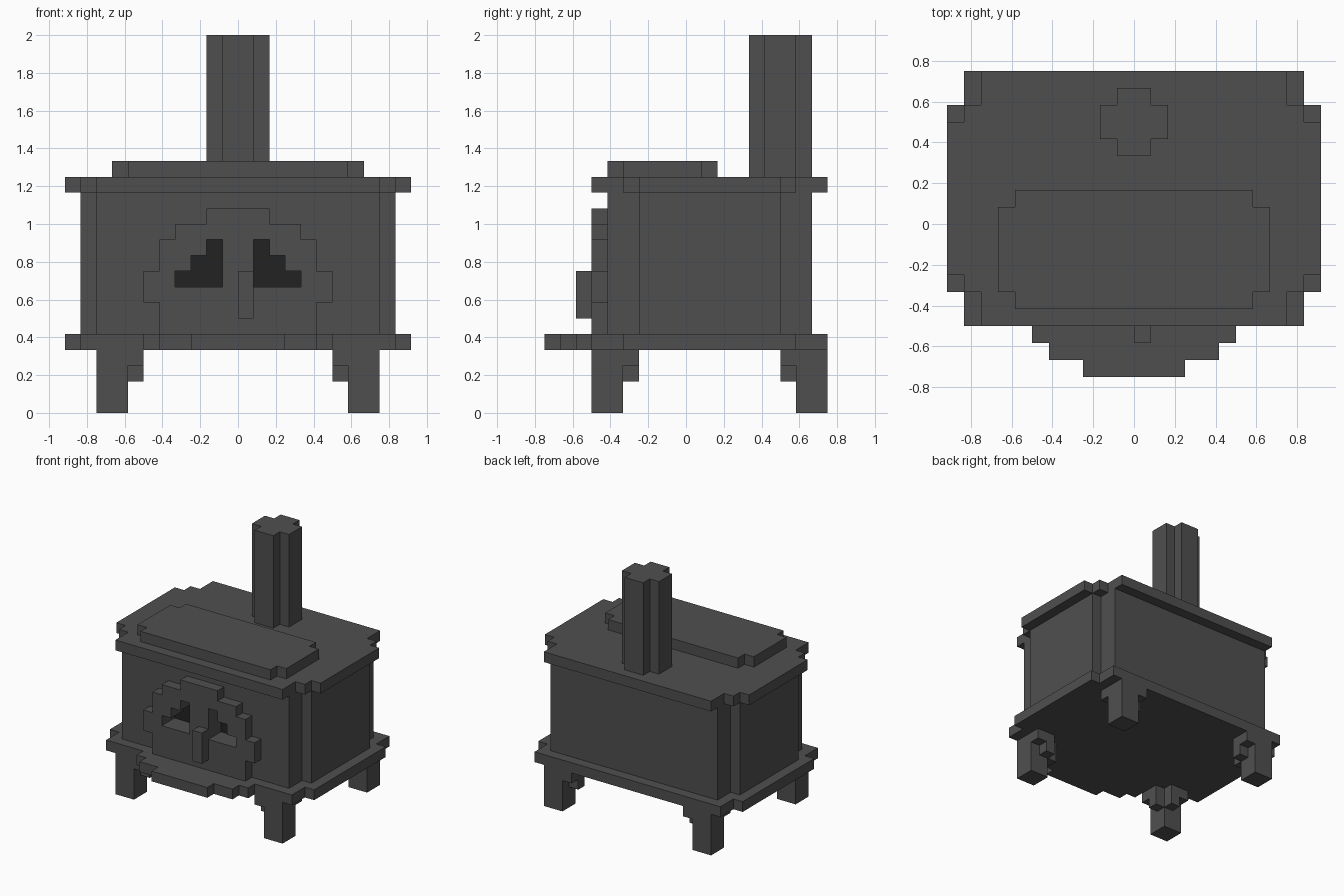
import bpy, bmesh
from mathutils import Vector

U = 1 / 12  # block size

if "Cube" in bpy.data.objects:
    bpy.data.objects.remove(bpy.data.objects["Cube"], do_unlink=True)


def material(name, value):
    m = bpy.data.materials.new(name)
    m.use_nodes = True
    col = (value, value, value, 1)
    m.diffuse_color = col
    bsdf = m.node_tree.nodes["Principled BSDF"]
    bsdf.inputs["Base Color"].default_value = col
    bsdf.inputs["Roughness"].default_value = 0.9
    return m


iron = material("cast_iron", 0.078)
soot = material("soot_black", 0.016)


def prism(name, outline, lo, hi, axis="z", mat=iron):
    """Extrude an outline (in blocks) along z, or along y for (x, z) outlines."""
    bm = bmesh.new()
    def place(p, h):
        return Vector((p[0], p[1], h) if axis == "z" else (p[0], h, p[1])) * U
    face = bm.faces.new([bm.verts.new(place(p, lo)) for p in outline])
    ext = bmesh.ops.extrude_face_region(bm, geom=[face])
    shift = place((0, 0), hi - lo)
    bmesh.ops.translate(bm, vec=shift,
                        verts=[g for g in ext["geom"] if isinstance(g, bmesh.types.BMVert)])
    bmesh.ops.recalc_face_normals(bm, faces=bm.faces)
    me = bpy.data.meshes.new(name)
    bm.to_mesh(me)
    bm.free()
    me.materials.append(mat)
    ob = bpy.data.objects.new(name, me)
    bpy.context.collection.objects.link(ob)
    return ob


def box(name, x0, x1, y0, y1, z0, z1):
    return prism(name, [(x0, y0), (x1, y0), (x1, y1), (x0, y1)], z0, z1)


def mirror_x(half):
    """Close a right-hand half outline by mirroring it across x = 0."""
    return half + [(-x, y) for x, y in reversed(half)]


def stepped(corner, cy):
    """Outline with the same stepped corner on all four sides, centred on y = cy."""
    front = [(x, cy - y) for x, y in corner]
    back = [(x, cy + y) for x, y in reversed(corner)]
    return mirror_x(front + back)


# Firebox, top plate, raised lid and flue
body = prism("firebox", stepped([(9, 6.5), (9, 4.5), (10, 4.5)], 1.5), 5, 14)
prism("top_plate", stepped([(9, 7.5), (9, 5.5), (10, 5.5), (10, 4.5), (11, 4.5)], 1.5), 14, 15)
prism("lid", stepped([(7, 3.5), (7, 2.5), (8, 2.5)], -1.5), 15, 16)
prism("flue_pipe", stepped([(1, 2), (1, 1), (2, 1)], 6), 15, 24)

# Base plate with the stepped hearth lip at the front
base = [(3, -9), (3, -8), (5, -8), (5, -7), (6, -7), (6, -6), (10, -6),
        (10, -4), (11, -4), (11, 7), (10, 7), (10, 9)]
prism("base_plate", mirror_x(base), 4, 5)

# Arched door
arch = [(5, 5), (5, 7), (6, 7), (6, 9), (5, 9), (5, 11), (4, 11), (4, 12), (2, 12), (2, 13)]
door = prism("door", mirror_x(arch), -6, -5, "y")
box("door_handle", 0, 1, -7, -6, 6, 9)

# Stepped windows, cut through the door and into the firebox
window = [(1, 8), (4, 8), (4, 9), (3, 9), (3, 10), (2, 10), (2, 11), (1, 11)]
for side, s in (("left", 1), ("right", -1)):
    shape = [(x * s, z) for x, z in window]
    cutter = prism("window_cutter", shape, -7, -4, "y")
    cutter.hide_render = True
    for ob in (door, body):
        mod = ob.modifiers.new("window", "BOOLEAN")
        mod.operation = "DIFFERENCE"
        mod.solver = "EXACT"
        mod.object = cutter
        bpy.context.view_layer.objects.active = ob
        bpy.ops.object.modifier_apply(modifier=mod.name)
    bpy.data.objects.remove(cutter, do_unlink=True)
    prism(side + "_window_back", shape, -4.06, -4, "y", soot)

# Legs with stepped brackets on their two inner sides
for yname, cy, t in (("front", -6, 1), ("back", 9, -1)):
    for xname, s in (("left", 1), ("right", -1)):
        name = yname + "_" + xname + "_leg"

        def leg_box(part, x0, x1, d0, d1, z0, z1):
            box(name + part, s * x0, s * x1, cy + t * d0, cy + t * d1, z0, z1)

        leg_box("", 7, 9, 0, 2, 0, 4)
        leg_box("_bracket_across", 6, 7, 0, 2, 3, 4)
        leg_box("_bracket_along", 7, 9, 2, 3, 3, 4)
        leg_box("_step_across", 6, 7, 1, 2, 2, 3)
        leg_box("_step_along", 7, 8, 2, 3, 2, 3)
